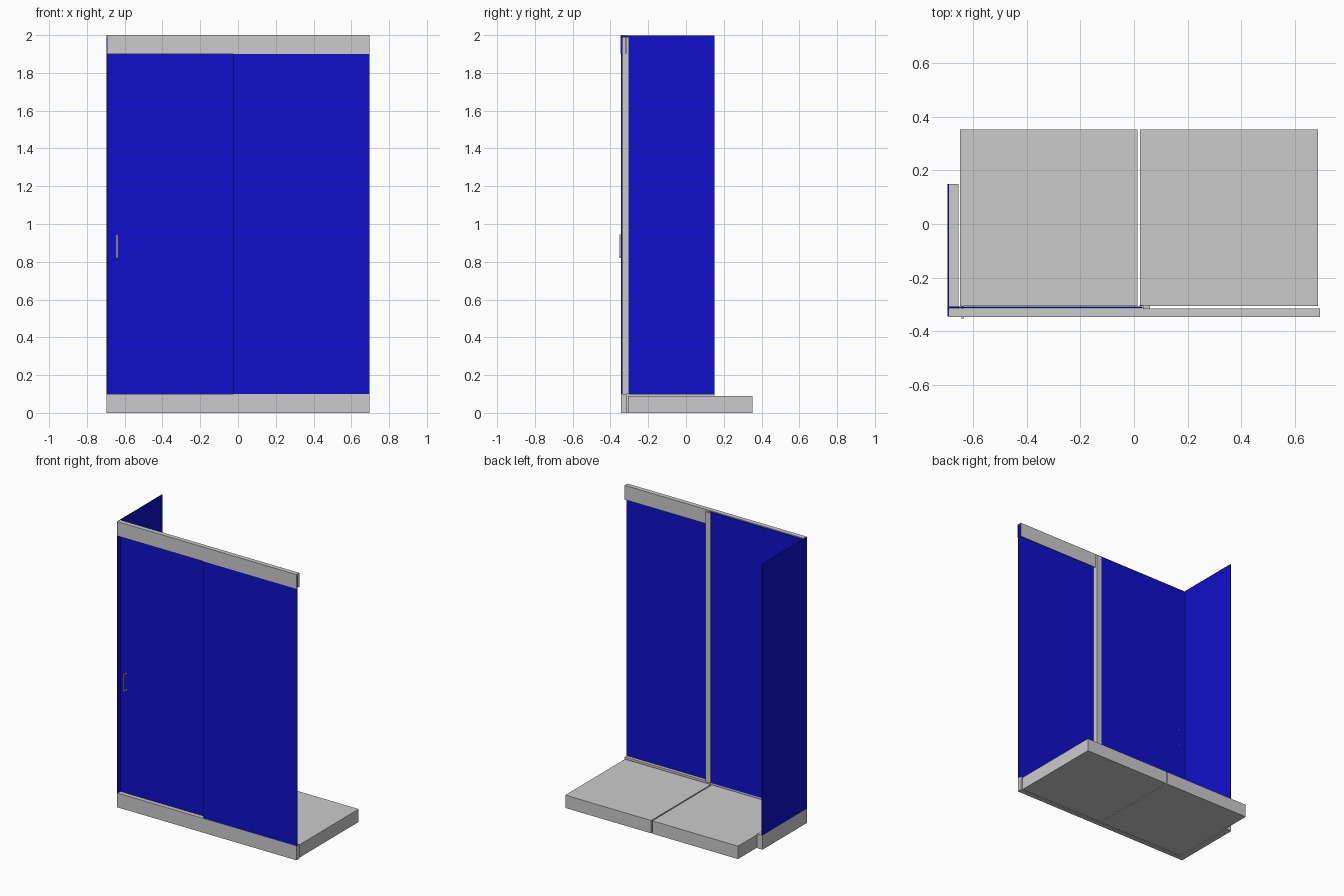
import bpy, bmesh
from mathutils import Matrix, Vector

if "Cube" in bpy.data.objects:
    bpy.data.objects.remove(bpy.data.objects["Cube"])

glass = bpy.data.materials.new("blue_glass")
glass.diffuse_color = (0.005, 0.005, 0.6, 1)
glass.use_nodes = True
glass.node_tree.nodes["Principled BSDF"].inputs["Base Color"].default_value = glass.diffuse_color


def box(name, x, y, z, mat=None):
    """Box from (min, max) ranges."""
    bm = bmesh.new()
    bmesh.ops.create_cube(bm, size=1)
    for v in bm.verts:
        v.co = Vector([(r[0] + r[1]) / 2 + c * (r[1] - r[0]) for r, c in zip((x, y, z), v.co)])
    me = bpy.data.meshes.new(name)
    bm.to_mesh(me)
    bm.free()
    ob = bpy.data.objects.new(name, me)
    bpy.context.collection.objects.link(ob)
    if mat:
        me.materials.append(mat)
    return ob


# Two floor slabs with a narrow joint
box("floor_slab_left", (-0.65, 0.014), (-0.306, 0.353), (0, 0.09))
box("floor_slab_right", (0.022, 0.687), (-0.306, 0.353), (0, 0.09))

# Curb along the front and the left side
box("front_curb", (-0.697, 0.695), (-0.345, -0.315), (0, 0.1))
box("side_curb", (-0.697, -0.656), (-0.315, 0.15), (0, 0.1))

# Top rail: hollow channel open at the ends and underneath
box("rail_front", (-0.69, 0.695), (-0.347, -0.343), (1.9, 2.0))
box("rail_back", (-0.69, 0.695), (-0.319, -0.315), (1.9, 2.0))
box("rail_top", (-0.69, 0.695), (-0.343, -0.319), (1.996, 2.0))

# Glass panels
box("side_panel", (-0.697, -0.69), (-0.345, 0.15), (0.1, 1.998), glass)
box("fixed_panel", (-0.027, 0.695), (-0.343, -0.337), (0.1, 1.99), glass)
box("sliding_door", (-0.69, 0.032), (-0.314, -0.308), (0.1, 1.995), glass)

# Upright profile sealing the overlap of door and fixed panel
box("upright_side", (0.034, 0.06), (-0.337, -0.302), (0.1, 1.99))
box("upright_lip", (0.02, 0.034), (-0.307, -0.302), (0.1, 1.99))

# Door handle: bar on two posts with bolts through the glass
box("handle_bar", (-0.645, -0.635), (-0.353, -0.346), (0.82, 0.945))
for i, z in enumerate((0.825, 0.94)):
    box(f"handle_post_{i}", (-0.644, -0.636), (-0.347, -0.306), (z - 0.004, z + 0.004))
